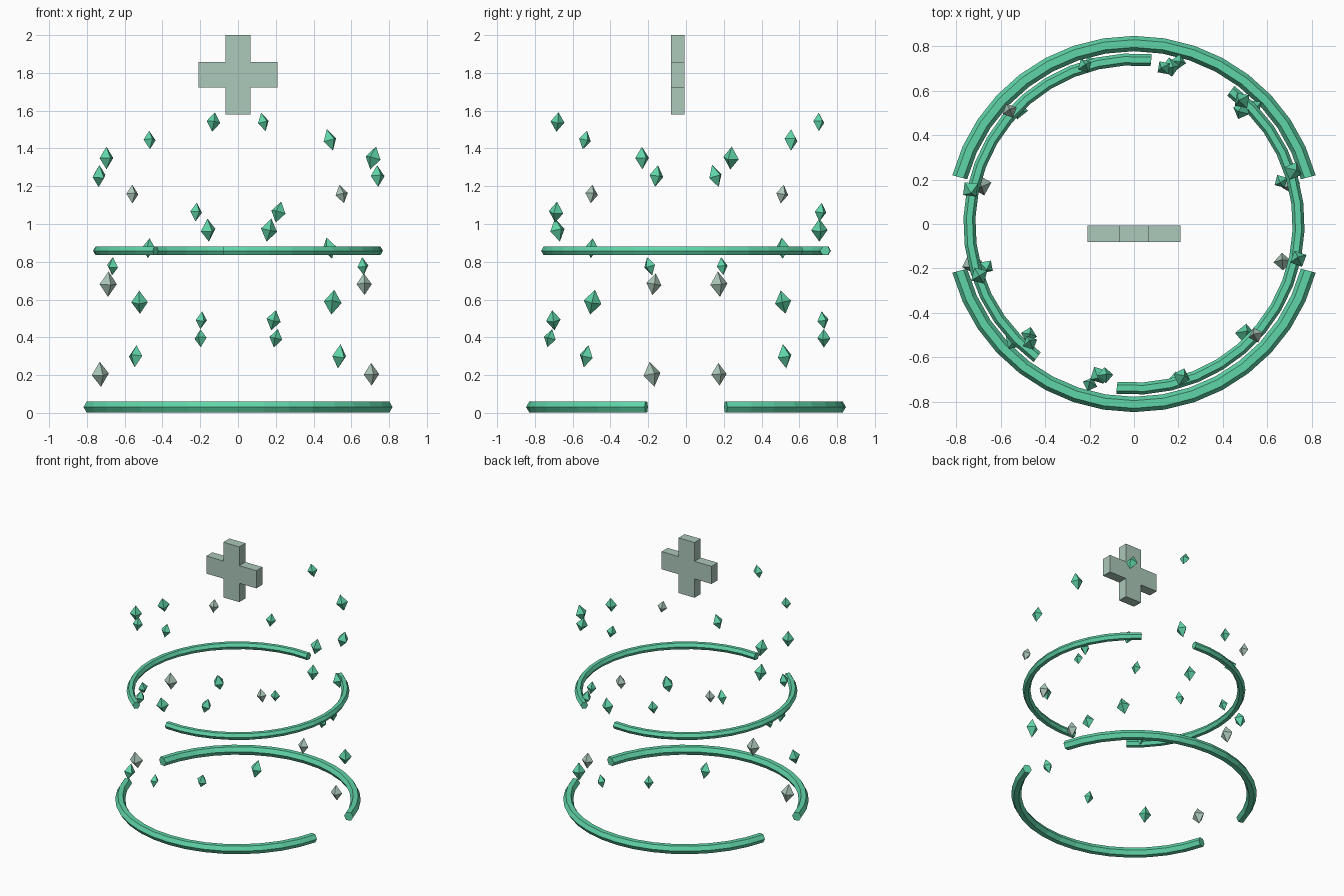
import bpy, bmesh, math, random
from mathutils import Matrix, Vector, Euler

if "Cube" in bpy.data.objects:
    bpy.data.objects.remove(bpy.data.objects["Cube"])

random.seed(4)


def material(name, srgb):
    m = bpy.data.materials.new(name)
    m.diffuse_color = [((c / 255 + 0.055) / 1.055) ** 2.4 for c in srgb] + [1]
    m.use_nodes = True
    m.node_tree.nodes["Principled BSDF"].inputs["Base Color"].default_value = m.diffuse_color
    return m


GREEN = material("mint_green", (96, 213, 168))
PALE = material("pale_sage", (172, 200, 186))


def finish(bm, name, mat):
    bmesh.ops.recalc_face_normals(bm, faces=bm.faces)
    me = bpy.data.meshes.new(name)
    bm.to_mesh(me)
    bm.free()
    me.materials.append(mat)
    ob = bpy.data.objects.new(name, me)
    bpy.context.collection.objects.link(ob)
    return ob


def ring_arc(name, radius, tube, z, start, sweep=150, steps=16):
    """Six-sided tube bent round the z axis, closed at both ends."""
    bm = bmesh.new()
    loops = []
    for s in range(steps + 1):
        turn = Matrix.Rotation(math.radians(start + sweep * s / steps), 3, 'Z')
        loops.append([bm.verts.new(turn @ Vector((radius + tube * math.cos(k * math.pi / 3), 0,
                                                  z + tube * math.sin(k * math.pi / 3))))
                      for k in range(6)])
    for a, b in zip(loops, loops[1:]):
        for k in range(6):
            bm.faces.new((a[k], a[k - 1], b[k - 1], b[k]))
    bm.faces.new(loops[0])
    bm.faces.new(loops[-1])
    finish(bm, name, GREEN)


def crystal(name, pos, height, mat):
    """Tall octahedron, slightly tilted."""
    bm = bmesh.new()
    bmesh.ops.create_uvsphere(bm, u_segments=4, v_segments=2, radius=0.5)
    bmesh.ops.scale(bm, vec=(0.7 * height, 0.7 * height, height), verts=bm.verts)
    ob = finish(bm, name, mat)
    ob.location = pos
    ob.rotation_euler = Euler((random.uniform(-.25, .25), random.uniform(-.25, .25),
                               random.uniform(0, math.pi / 2)))


# Two broken rings, each of two opposite arcs
for i, side in enumerate((0, 180)):
    ring_arc(f"lower_ring_arc_{i + 1}", 0.812, 0.0345, 0.031, 15 + side)
    ring_arc(f"upper_ring_arc_{i + 1}", 0.741, 0.027, 0.858, 84 + side)

# Two opposite spirals of floating crystals, every fifth one pale
HEIGHTS = ((.10, .118, .125, .115, .10, .115, .125, .105, .10, .135, .125, .095, .10, .13, .12),
           (.105, .10, .12, .122, .10, .10, .125, .115, .095, .115, .135, .11, .097, .12, .135))
for strand, (sizes, phase) in enumerate(zip(HEIGHTS, (2.6, 3.8))):
    for i, h in enumerate(sizes):
        ang = math.radians(79.2 - 30.38 * i + 180 * strand)
        r = 0.722 + 0.035 * math.cos(0.675 * (i - phase))
        pos = (r * math.cos(ang), r * math.sin(ang), 1.54 - 0.0954 * i)
        crystal(f"crystal_{'ab'[strand]}_{i + 1}", pos, h, PALE if i % 5 == 4 else GREEN)

# Plus-shaped block floating on top
w, L = 0.067, 0.21
quarter = [(L, -w), (L, w), (w, w)]
bm = bmesh.new()
outline = []
for q in range(4):
    turn = Matrix.Rotation(q * math.pi / 2, 2)
    for p in quarter:
        x, z = turn @ Vector(p)
        outline.append(bm.verts.new((x, -0.08, z + 1.79)))
face = bm.faces.new(outline)
ext = bmesh.ops.extrude_face_region(bm, geom=[face], use_keep_orig=True)
bmesh.ops.translate(bm, vec=(0, 0.073, 0),
                    verts=[g for g in ext["geom"] if isinstance(g, bmesh.types.BMVert)])
finish(bm, "plus_block", PALE)
